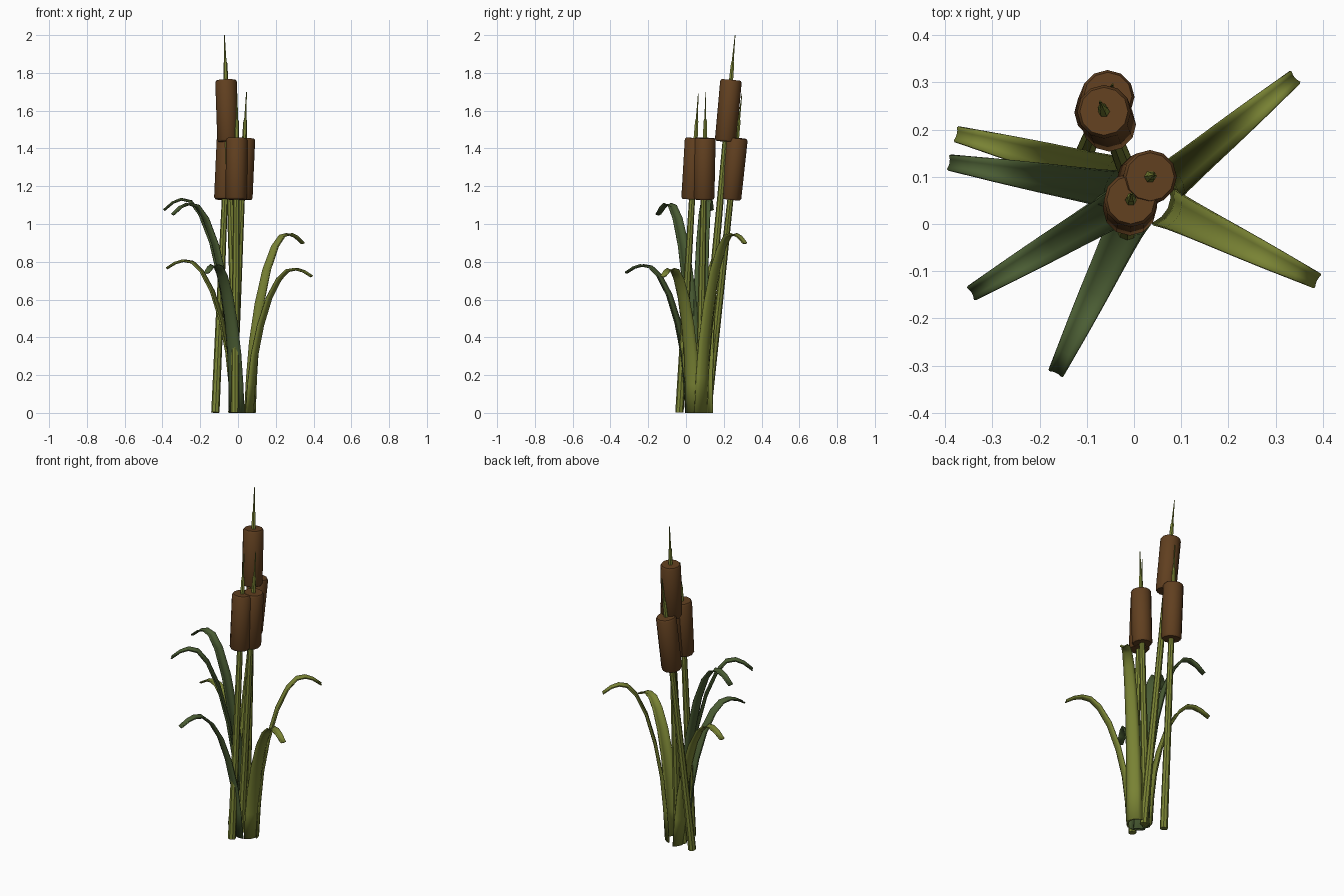
import bpy, bmesh, math
from mathutils import Vector

cube = bpy.data.objects.get("Cube")
if cube:
    bpy.data.objects.remove(cube, do_unlink=True)


def material(name, color):
    m = bpy.data.materials.new(name)
    m.use_nodes = True
    m.diffuse_color = color
    bsdf = m.node_tree.nodes["Principled BSDF"]
    bsdf.inputs["Base Color"].default_value = color
    bsdf.inputs["Roughness"].default_value = 0.8
    return m


GREEN = material("reed green", (0.19, 0.225, 0.034, 1))
DARK_GREEN = material("dark leaf green", (0.07, 0.11, 0.034, 1))
BROWN = material("seed head brown", (0.118, 0.05, 0.014, 1))


def finish(bm, name, mat, angle):
    bmesh.ops.recalc_face_normals(bm, faces=bm.faces)
    mesh = bpy.data.meshes.new(name)
    bm.to_mesh(mesh)
    bm.free()
    obj = bpy.data.objects.new(name, mesh)
    bpy.context.collection.objects.link(obj)
    mesh.materials.append(mat)
    bpy.ops.object.select_all(action='DESELECT')
    obj.select_set(True)
    bpy.context.view_layer.objects.active = obj
    bpy.ops.object.shade_smooth_by_angle(angle=math.radians(angle))
    return obj


def bridge(bm, rows, closed):
    for a, b in zip(rows, rows[1:]):
        n = len(a)
        for i in range(n if closed else n - 1):
            j = (i + 1) % n
            bm.faces.new((a[i], a[j], b[j], b[i]))


def lathe(name, mat, base, tip, profile, sides):
    """Turned solid around the base-tip line; profile holds (height, radius)."""
    bm = bmesh.new()
    axis = (tip - base).normalized()
    turn = Vector((0, 0, 1)).rotation_difference(axis)
    rows = []
    for z, r in profile:
        centre = base + (tip - base) * (z / tip.z)
        ring = []
        for i in range(sides):
            a = math.tau * i / sides
            ring.append(bm.verts.new(centre + turn @ Vector((r * math.cos(a), r * math.sin(a), 0))))
        rows.append(ring)
    bridge(bm, rows, True)
    bm.faces.new(rows[0])
    bm.faces.new(rows[-1])
    return finish(bm, name, mat, 40)


def cattail(label, base, tip, head_z):
    base, tip = Vector((*base, 0)), Vector(tip)
    low, high = head_z, head_z + 0.325
    lathe(label + "_stalk", GREEN, base, tip,
          [(0.002, 0.022), (low * 0.5, 0.02), (low + 0.02, 0.016)], 8)
    lathe(label + "_seed_head", BROWN, base, tip,
          [(low, 0.051), (low + 0.01, 0.057), (high - 0.01, 0.057), (high, 0.051)], 12)
    lathe(label + "_spike", GREEN, base, tip,
          [(high - 0.02, 0.013), (high + 0.09, 0.01), (high + 0.1, 0.006), (tip.z, 0.002)], 6)


# Arch shared by all leaves: (run, height) as fractions of reach and peak
ARCH = [(0, 0), (0.03, 0.2), (0.08, 0.4), (0.18, 0.61), (0.32, 0.8),
        (0.48, 0.93), (0.62, 0.99), (0.75, 1), (0.87, 0.985), (1, 0.95)]


def leaf(label, mat, base, tip, peak):
    """Arching channelled blade, hollow towards its upper side."""
    start, end = Vector((*base, 0)), Vector((*tip, 0))
    run = end - start
    side = Vector((-run.y, run.x, 0)).normalized()
    points = [start + run * f + Vector((0, 0, peak * h)) for f, h in ARCH]
    bm = bmesh.new()
    rows = []
    for i, p in enumerate(points):
        along = points[min(i + 1, len(points) - 1)] - points[max(i - 1, 0)]
        upper = along.cross(side).normalized()
        if upper.z < 0:
            upper = -upper
        t = i / (len(points) - 1)
        half = 0.045 - 0.029 * t ** 1.1
        rows.append([bm.verts.new(p + side * (half * s) + upper * (half * 0.38 * (s * s - 0.4)))
                     for s in (-1, -0.5, 0, 0.5, 1)])
    for v in rows[0]:
        v.co.z = 0
    bridge(bm, rows, False)
    obj = finish(bm, label + "_leaf", mat, 60)
    solid = obj.modifiers.new("blade thickness", 'SOLIDIFY')
    solid.thickness = 0.006
    solid.offset = 0


# Cattails: base, spike tip, bottom of the seed head
cattail("tall", (-0.002, 0.08), (-0.072, 0.26, 2.0), 1.437)
cattail("rear", (-0.12, 0.112), (-0.045, 0.296, 1.69), 1.13)
cattail("middle", (-0.03, 0.07), (0.045, 0.105, 1.7), 1.13)
cattail("front", (-0.017, -0.035), (-0.005, 0.065, 1.69), 1.13)

# Leaves: colour, base, tip, peak height
leaf("back_left", GREEN, (0.07, 0.085), (0.34, 0.31), 0.945)
leaf("front_left", GREEN, (0.068, 0.035), (0.387, -0.12), 0.76)
leaf("front", DARK_GREEN, (-0.01, 0.01), (-0.165, -0.315), 0.78)
leaf("front_right", DARK_GREEN, (-0.02, 0.045), (-0.343, -0.146), 1.105)
leaf("upper_right", DARK_GREEN, (-0.03, 0.07), (-0.39, 0.13), 1.13)
leaf("lower_right", GREEN, (-0.03, 0.1), (-0.375, 0.19), 0.805)
